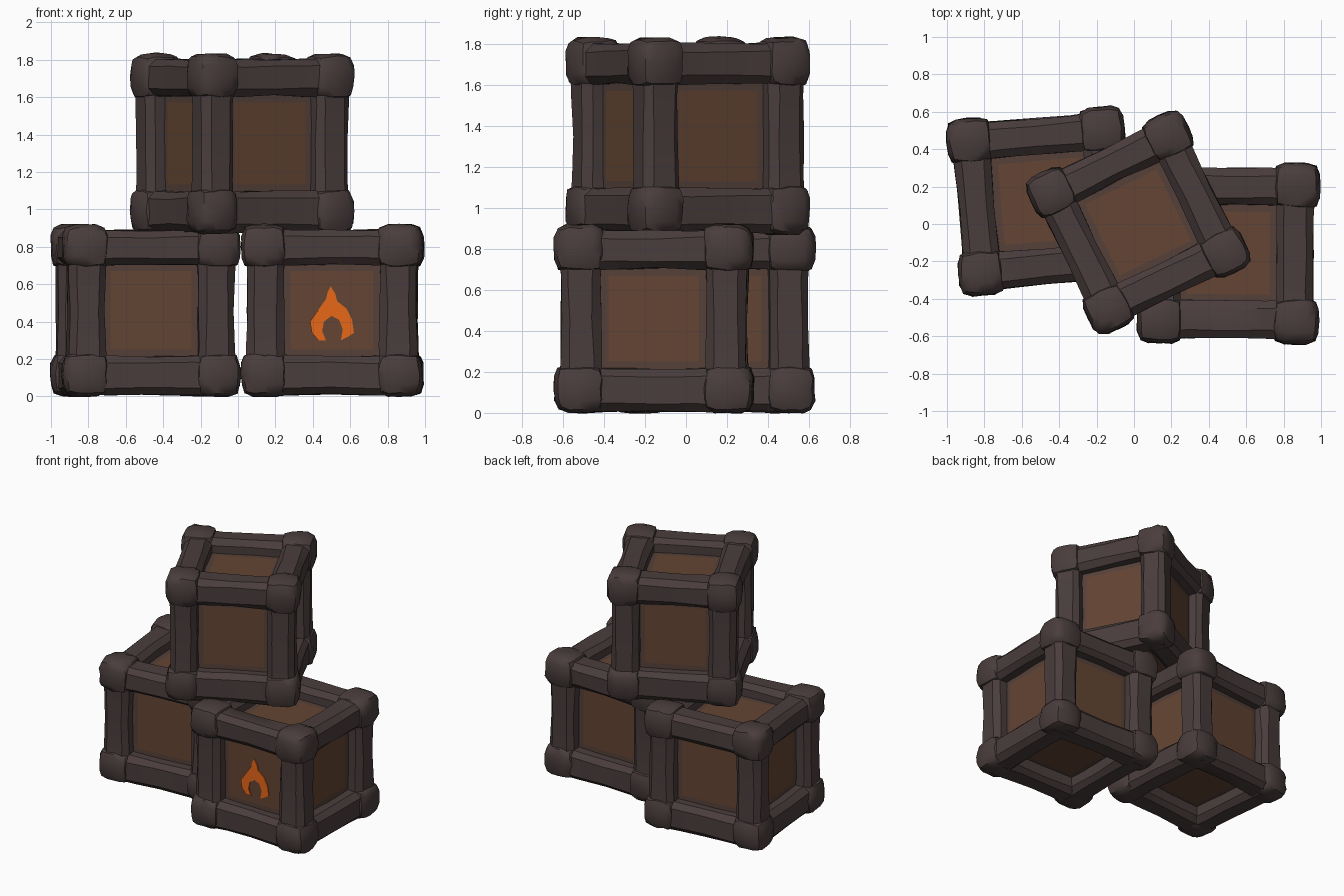
import bpy, bmesh, math, random
from mathutils import Vector, Matrix

if "Cube" in bpy.data.objects:
    bpy.data.objects.remove(bpy.data.objects["Cube"])

random.seed(7)


def material(name, rgb):
    m = bpy.data.materials.new(name)
    m.diffuse_color = (*rgb, 1)
    m.use_nodes = True
    m.node_tree.nodes["Principled BSDF"].inputs["Base Color"].default_value = m.diffuse_color
    return m


IRON = material("dark grey brown frame", (0.068, 0.047, 0.046))
WOOD = material("brown panel", (0.125, 0.058, 0.033))
EDGE = material("dull brown panel edge", (0.090, 0.052, 0.040))
FLAME = material("orange paint", (0.95, 0.16, 0.011))


def jitter(a):
    return Vector([random.uniform(-a, a) for _ in range(3)])


def finish(bm, name, mats, matrix, angle=35):
    bmesh.ops.recalc_face_normals(bm, faces=bm.faces)
    me = bpy.data.meshes.new(name)
    bm.to_mesh(me)
    bm.free()
    ob = bpy.data.objects.new(name, me)
    bpy.context.collection.objects.link(ob)
    ob.matrix_world = matrix
    for m in mats:
        me.materials.append(m)
    bpy.ops.object.select_all(action='DESELECT')
    ob.select_set(True)
    bpy.context.view_layer.objects.active = ob
    bpy.ops.object.shade_smooth_by_angle(angle=math.radians(angle))
    return ob


def add_bar(bm, centre, axis, xs, zs):
    """Chamfered beam along one axis, slightly waisted and uneven."""
    r, c = 0.103, 0.062
    profile = [(r, c), (c, r), (-c, r), (-r, c), (-r, -c), (-c, -r), (c, -r), (r, -c)]
    rings = []
    for t in (-0.36, -0.2, 0.0, 0.2, 0.36):
        k = 0.93 + 0.6 * t * t
        ring = []
        for a, b in profile:
            p = [0, 0, 0]
            p[axis], p[(axis + 1) % 3], p[(axis + 2) % 3] = t, a * k, b * k
            p = Vector(p) + centre + jitter(0.005)
            # undersides sit almost flush with the corner blocks
            if p.z < -0.4 and axis != 2:
                p.z -= 0.022
            ring.append(bm.verts.new((p.x * xs, p.y * xs, p.z * zs)))
        rings.append(ring)
    for r0, r1 in zip(rings, rings[1:]):
        for i in range(8):
            j = (i + 1) % 8
            bm.faces.new((r0[i], r0[j], r1[j], r1[i]))
    bm.faces.new(rings[0])
    bm.faces.new(rings[-1])


def add_knob(bm, centre, xs, zs):
    """Lumpy rounded block on a crate corner."""
    tmp = bmesh.new()
    bmesh.ops.create_cube(tmp, size=2)
    bmesh.ops.subdivide_edges(tmp, edges=tmp.edges[:], cuts=3, use_grid_fill=True)
    for v in tmp.verts:
        n = sum(abs(q) ** 4 for q in v.co) ** 0.25
        v.co = v.co / n * 0.124 + centre + jitter(0.005)
        v.co = (v.co.x * xs, v.co.y * xs, v.co.z * zs)
    me = bpy.data.meshes.new("tmp")
    tmp.to_mesh(me)
    tmp.free()
    bm.from_mesh(me)
    bpy.data.meshes.remove(me)


def crate(name, loc, turn, half_width, half_height):
    mat = Matrix.Translation(loc) @ Matrix.Rotation(math.radians(turn), 4, 'Z')
    xs, zs = half_width / 0.48, half_height / 0.48
    # twelve beams
    bm = bmesh.new()
    for axis in range(3):
        for s in (-1, 1):
            for t in (-1, 1):
                c = Vector((0, 0, 0))
                c[(axis + 1) % 3], c[(axis + 2) % 3] = s * 0.351, t * 0.351
                add_bar(bm, c, axis, xs, zs)
    finish(bm, name + "_beams", [IRON], mat)
    # eight corner blocks
    bm = bmesh.new()
    for x in (-1, 1):
        for y in (-1, 1):
            for z in (-1, 1):
                add_knob(bm, Vector((x, y, z)) * 0.357, xs, zs)
    finish(bm, name + "_corners", [IRON], mat, 40)
    # recessed wooden sides, duller next to the beams
    bm = bmesh.new()
    bmesh.ops.create_cube(bm, size=0.7)
    bmesh.ops.subdivide_edges(bm, edges=bm.edges[:], cuts=15, use_grid_fill=True)
    for f in bm.faces:
        q = sorted(abs(k) for k in f.calc_center_median())
        f.material_index = 1 if q[1] > 0.22 else 0
    for v in bm.verts:
        v.co = (v.co.x * xs, v.co.y * xs, v.co.z * zs)
    finish(bm, name + "_panels", [WOOD, EDGE], mat)


crate("left_crate", (-0.495, 0.122, 0.46), 5, 0.475, 0.46)
crate("right_crate", (0.505, -0.155, 0.46), -0.5, 0.485, 0.46)
crate("top_crate", (0.022, 0.008, 1.352), 26, 0.465, 0.482)

# painted flame mark on the front of the right crate
outline = [(0.495, 0.59), (0.52, 0.55), (0.53, 0.51), (0.58, 0.47), (0.61, 0.41),
           (0.62, 0.34), (0.59, 0.32), (0.55, 0.30), (0.56, 0.36), (0.54, 0.41),
           (0.50, 0.43), (0.46, 0.40), (0.45, 0.35), (0.47, 0.30), (0.43, 0.30),
           (0.395, 0.34), (0.385, 0.40), (0.42, 0.45), (0.47, 0.52), (0.48, 0.56)]
bm = bmesh.new()
face = bm.faces.new([bm.verts.new((x, -0.507, z)) for x, z in outline])
ext = bmesh.ops.extrude_face_region(bm, geom=[face])
for v in ext["geom"]:
    if isinstance(v, bmesh.types.BMVert):
        v.co.y -= 0.009
finish(bm, "flame_mark", [FLAME], Matrix.Identity(4))
